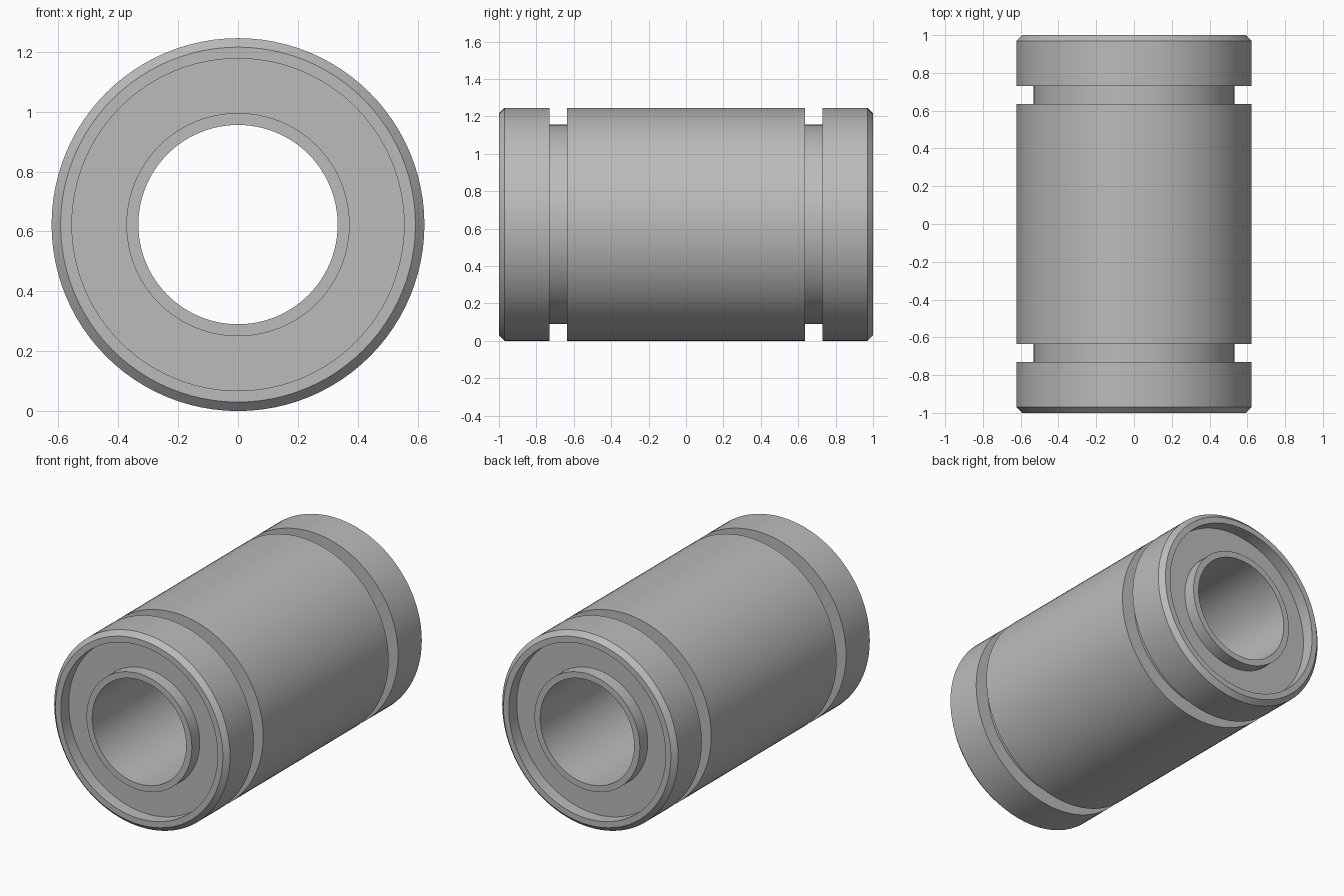
import bpy
import bmesh
import math
from mathutils import Matrix

cube = bpy.data.objects.get("Cube")
if cube:
    bpy.data.objects.remove(cube, do_unlink=True)

R = 0.623          # outer radius, also the height of the axis
SEGMENTS = 96

steel = bpy.data.materials.new("grey_steel")
steel.use_nodes = True
color = (0.5, 0.5, 0.5, 1)
steel.diffuse_color = color
steel.node_tree.nodes["Principled BSDF"].inputs["Base Color"].default_value = color


def lathe(name, profile):
    """Revolve a closed (radius, y) profile around the y axis."""
    bm = bmesh.new()
    rings = []
    for i in range(SEGMENTS):
        turn = Matrix.Rotation(2 * math.pi * i / SEGMENTS, 3, 'Y')
        rings.append([bm.verts.new(turn @ Matrix.Translation((r, y, 0)).translation)
                      for r, y in profile])
    n = len(profile)
    for i, ring in enumerate(rings):
        after = rings[(i + 1) % SEGMENTS]
        for j in range(n):
            k = (j + 1) % n
            bm.faces.new((ring[j], ring[k], after[k], after[j]))
    bmesh.ops.recalc_face_normals(bm, faces=bm.faces)
    mesh = bpy.data.meshes.new(name)
    bm.to_mesh(mesh)
    bm.free()
    mesh.materials.append(steel)
    obj = bpy.data.objects.new(name, mesh)
    obj.location.z = R
    bpy.context.collection.objects.link(obj)
    bpy.ops.object.select_all(action='DESELECT')
    obj.select_set(True)
    bpy.context.view_layer.objects.active = obj
    bpy.ops.object.shade_smooth_by_angle(angle=math.radians(30))
    return obj


# Half profile from the bore, over the recessed seal, to the retaining groove
half = [
    (0.333, 1.0), (0.373, 1.0),        # inner collar
    (0.373, 0.92), (0.555, 0.92),      # recessed end seal
    (0.555, 1.0), (0.593, 1.0),        # outer rim
    (R, 0.97), (R, 0.73),              # chamfer and end band
    (0.533, 0.73), (0.533, 0.635),     # retaining groove
    (R, 0.635),
]
mirrored = [(r, -y) for r, y in reversed(half)]
lathe("bearing_sleeve", half + mirrored)
